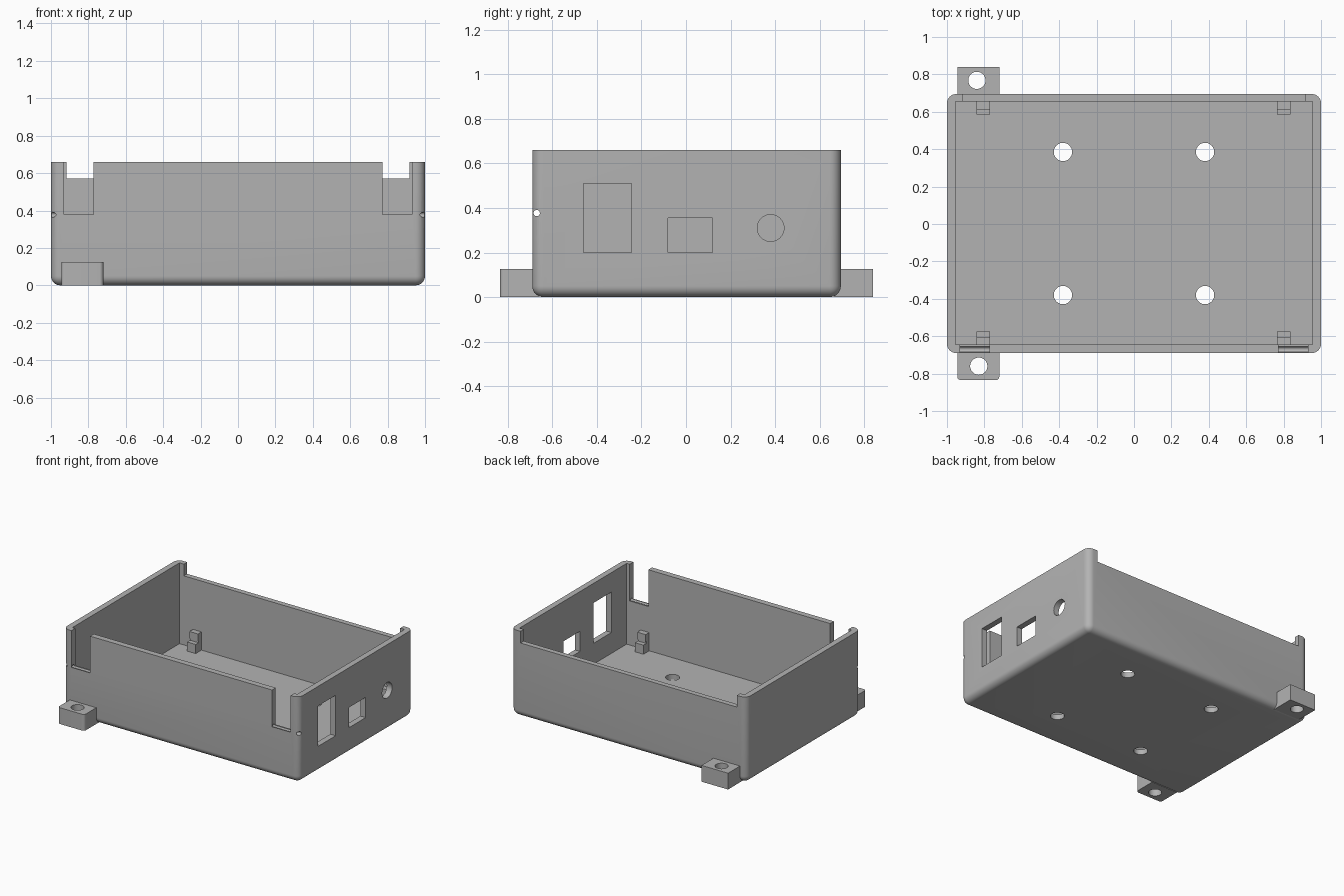
import bpy, bmesh, math
from mathutils import Matrix, Vector

if "Cube" in bpy.data.objects:
    bpy.data.objects.remove(bpy.data.objects["Cube"], do_unlink=True)

grey = bpy.data.materials.new("plain_grey")
grey.use_nodes = True
grey.diffuse_color = (0.45, 0.45, 0.45, 1)
grey.node_tree.nodes["Principled BSDF"].inputs["Base Color"].default_value = grey.diffuse_color


def make_object(name, bm):
    bmesh.ops.recalc_face_normals(bm, faces=bm.faces)
    mesh = bpy.data.meshes.new(name)
    bm.to_mesh(mesh)
    bm.free()
    mesh.materials.append(grey)
    obj = bpy.data.objects.new(name, mesh)
    bpy.context.collection.objects.link(obj)
    return obj


def box(name, xs, ys, zs, radius=0, pick=None):
    """Box from spans; edges accepted by pick(midpoint, direction) are rounded."""
    bm = bmesh.new()
    lo, hi = Vector((xs[0], ys[0], zs[0])), Vector((xs[1], ys[1], zs[1]))
    size = hi - lo
    bmesh.ops.create_cube(bm, size=1, matrix=Matrix.Translation((lo + hi) / 2) @ Matrix.Diagonal((*size, 1)))
    if radius:
        edges = [e for e in bm.edges
                 if pick((e.verts[0].co + e.verts[1].co) / 2,
                         (e.verts[0].co - e.verts[1].co).normalized())]
        bmesh.ops.bevel(bm, geom=edges, offset=radius, segments=8, profile=0.5,
                        affect='EDGES', clamp_overlap=True)
    return make_object(name, bm)


def rod(name, centre, radius, length, axis='Z'):
    bm = bmesh.new()
    turn = Matrix.Rotation(math.pi / 2, 4, 'Y') if axis == 'X' else Matrix.Identity(4)
    bmesh.ops.create_cone(bm, cap_ends=True, segments=40, radius1=radius, radius2=radius,
                          depth=length, matrix=Matrix.Translation(centre) @ turn)
    return make_object(name, bm)


def activate(obj):
    bpy.ops.object.select_all(action='DESELECT')
    obj.select_set(True)
    bpy.context.view_layer.objects.active = obj


def cut(target, cutters):
    activate(target)
    for cutter in cutters:
        cutter.hide_render = True
        mod = target.modifiers.new("cut", 'BOOLEAN')
        mod.operation = 'DIFFERENCE'
        mod.solver = 'EXACT'
        mod.object = cutter
        bpy.ops.object.modifier_apply(modifier=mod.name)
        bpy.data.objects.remove(cutter, do_unlink=True)


def smooth(obj):
    activate(obj)
    bpy.ops.object.shade_smooth_by_angle(angle=math.radians(30))


# Open tray: rounded below and at the upright corners, sharp at the rim
FRONT, BACK, TOP, FLOOR = -0.69, 0.695, 0.66, 0.04
IN_FRONT, IN_BACK = -0.645, 0.655
tray = box("tray", (-1, 1), (FRONT, BACK), (0, TOP), 0.05,
           lambda mid, d: abs(d.z) > 0.9 or mid.z < 0.01)

cutters = [
    box("cavity", (-0.955, 0.955), (IN_FRONT, IN_BACK), (FLOOR, 1)),
    box("back_wall_step", (-0.918, 0.918), (0.6, 0.8), (0.57, 1)),
    # Side wall openings
    box("tall_port", (0.9, 1.1), (-0.46, -0.245), (0.2, 0.51)),
    box("small_port", (0.9, 1.1), (-0.08, 0.12), (0.2, 0.355)),
    rod("round_port", (1, 0.38, 0.31), 0.06, 0.2, 'X'),
]
# Slots in the front wall
for s in (-1, 1):
    cutters.append(box("hinge_slot", sorted((s * 0.772, s * 0.93)), (-0.8, -0.6), (0.378, 1)))
# Pin bore along the front wall
cutters.append(rod("pin_bore", (0, -0.67, 0.377), 0.014, 2.2, 'X'))
# Floor holes
for x in (-0.38, 0.38):
    for y in (-0.38, 0.385):
        cutters.append(rod("floor_hole", (x, y, 0), 0.049, 0.3))
cut(tray, cutters)
smooth(tray)

# Mounting tabs
TAB_X, TAB_Z = (-0.945, -0.72), (0, 0.125)
front_tab = box("front_tab", TAB_X, (-0.835, -0.66), TAB_Z, 0.02,
                lambda mid, d: abs(d.z) > 0.9 and mid.y < -0.8)
cut(front_tab, [rod("front_tab_hole", (-0.83, -0.76, 0.06), 0.046, 0.4)])
smooth(front_tab)
back_tab = box("back_tab", TAB_X, (0.665, 0.84), TAB_Z)
cut(back_tab, [rod("back_tab_hole", (-0.84, 0.768, 0.06), 0.046, 0.4)])
smooth(back_tab)

# Board clips: ledge, recessed neck and upper catch against each long wall
for side, wall, s in (("front", IN_FRONT, 1), ("back", IN_BACK, -1)):
    for hand, x in (("right", -0.805), ("left", 0.8)):
        for part, depth, zs in (("ledge", 0.07, (0.03, 0.11)),
                                ("neck", 0.035, (0.105, 0.13)),
                                ("catch", 0.042, (0.125, 0.18))):
            ys = sorted((wall - s * 0.01, wall + s * depth))
            box(f"{side}_{hand}_clip_{part}", (x - 0.036, x + 0.036), ys, zs)
